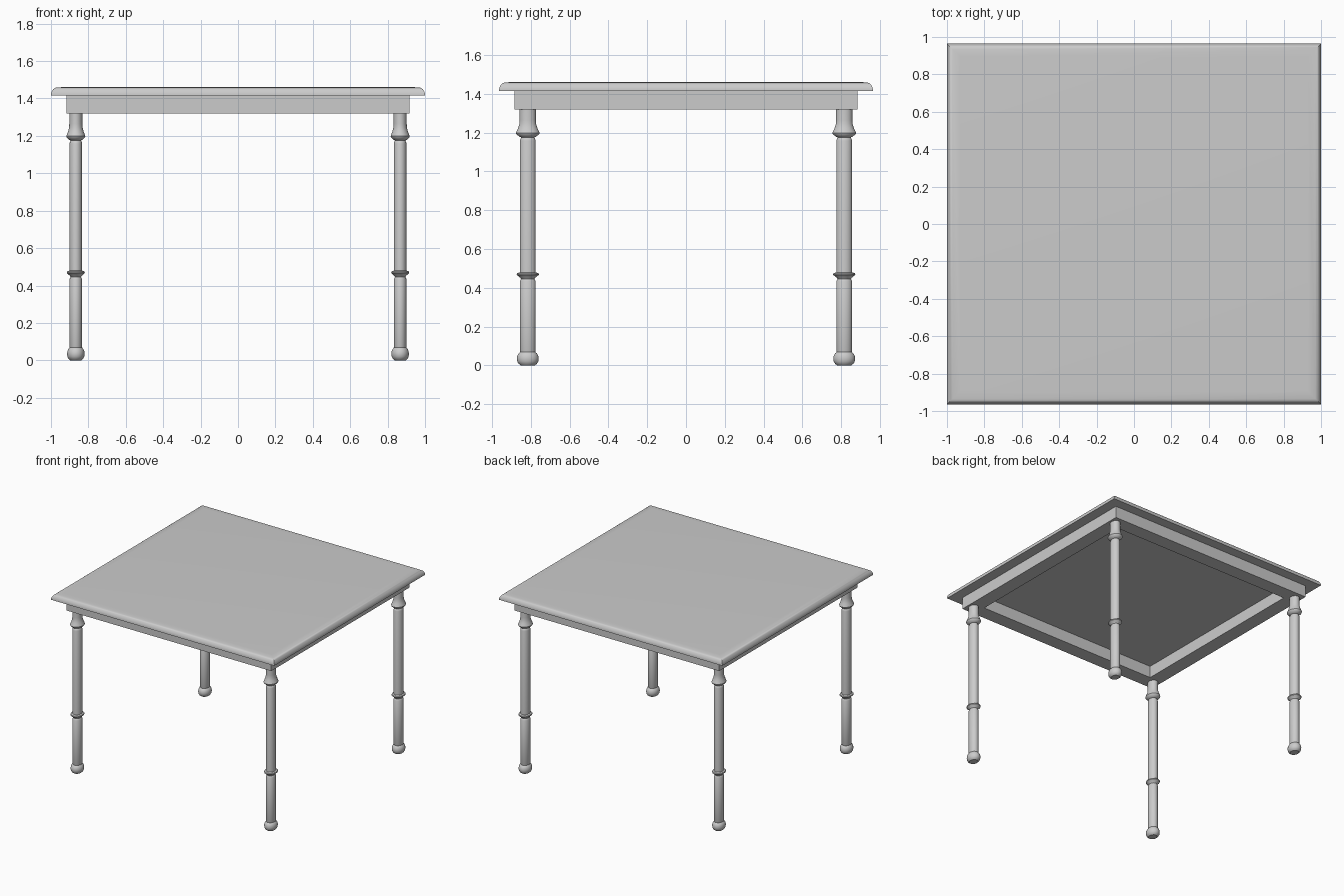
import bpy, bmesh, math

if "Cube" in bpy.data.objects:
    bpy.data.objects.remove(bpy.data.objects["Cube"])


def loft(name, rings, angle):
    """Skin a stack of equal-count point rings and cap both ends."""
    bm = bmesh.new()
    loops = [[bm.verts.new(p) for p in ring] for ring in rings]
    n = len(loops[0])
    for a, b in zip(loops, loops[1:]):
        for i in range(n):
            j = (i + 1) % n
            bm.faces.new((a[i], a[j], b[j], b[i]))
    bm.faces.new(loops[0][::-1])
    bm.faces.new(loops[-1])
    return finish(name, bm, angle)


def finish(name, bm, angle=None):
    bmesh.ops.recalc_face_normals(bm, faces=bm.faces)
    mesh = bpy.data.meshes.new(name)
    bm.to_mesh(mesh)
    bm.free()
    obj = bpy.data.objects.new(name, mesh)
    bpy.context.collection.objects.link(obj)
    if angle:
        bpy.ops.object.select_all(action='DESELECT')
        obj.select_set(True)
        bpy.context.view_layer.objects.active = obj
        bpy.ops.object.shade_smooth_by_angle(angle=math.radians(angle))
    return obj


def rect(inset, z, hx, hy):
    x, y = hx - inset, hy - inset
    return [(-x, -y, z), (x, -y, z), (x, y, z), (-x, y, z)]


# Tabletop with a rounded upper edge and sharp corners
edge = [(0, 1.415), (0, 1.425), (0.004, 1.437), (0.011, 1.449),
        (0.02, 1.456), (0.03, 1.459), (0.07, 1.461)]
loft("tabletop", [rect(i, z, 1.0, 0.964) for i, z in edge], 40)

# Apron: a rectangular frame, open in the middle
bm = bmesh.new()
frame = [(0, 1.32), (0, 1.417), (0.115, 1.417), (0.115, 1.32)]
loops = [[bm.verts.new(p) for p in rect(i, z, 0.917, 0.885)] for i, z in frame]
for k in range(4):
    a, b = loops[k], loops[(k + 1) % 4]
    for i in range(4):
        j = (i + 1) % 4
        bm.faces.new((a[i], a[j], b[j], b[i]))
finish("apron", bm)

# Turned legs: (radius, height) profile, slightly oval in section
profile = [
    (0.030, 0.0), (0.039, 0.008), (0.045, 0.020), (0.047, 0.035),
    (0.045, 0.050), (0.040, 0.061), (0.033, 0.069),             # foot
    (0.034, 0.072), (0.034, 0.433), (0.031, 0.440),             # lower shaft
    (0.028, 0.446), (0.033, 0.453), (0.047, 0.466),
    (0.048, 0.471), (0.045, 0.476), (0.034, 0.480),             # lower collar
    (0.034, 1.158), (0.031, 1.170), (0.027, 1.175),             # main shaft
    (0.036, 1.179), (0.049, 1.193), (0.051, 1.199),
    (0.048, 1.207), (0.041, 1.225), (0.036, 1.245),             # upper collar
    (0.035, 1.265), (0.035, 1.325),
]
SIDES = 32


def oval(r, z):
    return [(r * math.cos(2 * math.pi * i / SIDES),
             1.2 * r * math.sin(2 * math.pi * i / SIDES), z) for i in range(SIDES)]


for side, sx in (("left", -1), ("right", 1)):
    for end, sy in (("front", -1), ("back", 1)):
        leg = loft(f"{end}_{side}_leg", [oval(r, z) for r, z in profile], 35)
        leg.location = (sx * 0.867, sy * 0.816, 0)
